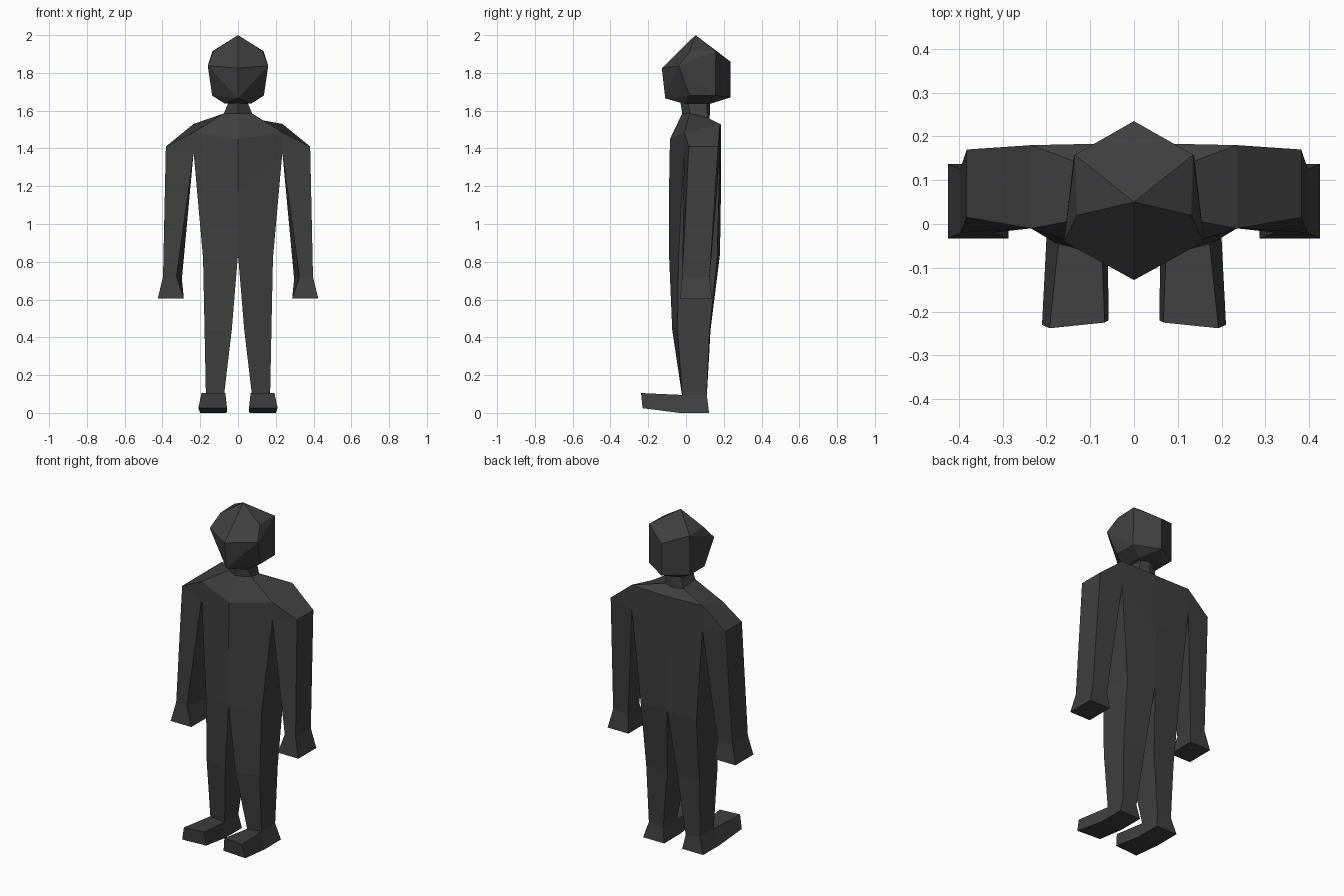
import bpy, bmesh

charcoal = bpy.data.materials.new("charcoal")
charcoal.diffuse_color = (0.05, 0.05, 0.05, 1)


def finish(bm, name):
    bmesh.ops.remove_doubles(bm, verts=bm.verts[:], dist=0.003)
    bmesh.ops.recalc_face_normals(bm, faces=bm.faces[:])
    mesh = bpy.data.meshes.new(name)
    bm.to_mesh(mesh)
    bm.free()
    mesh.materials.append(charcoal)
    obj = bpy.data.objects.new(name, mesh)
    bpy.context.collection.objects.link(obj)
    return obj


def loft(name, rings):
    """Skin a stack of equal-sized rings and cap both ends."""
    bm = bmesh.new()
    loops = [[bm.verts.new(p) for p in ring] for ring in rings]
    n = len(loops[0])
    for a, b in zip(loops, loops[1:]):
        for i in range(n):
            j = (i + 1) % n
            bm.faces.new((a[i], a[j], b[j], b[i]))
    bm.faces.new(loops[0])
    bm.faces.new(loops[-1])
    return finish(bm, name)


def flip(points):
    return [(-x, y, z) for x, y, z in points]


def full_ring(front, front_side, back_side, back):
    """Six-point ring, symmetric about x = 0."""
    left = flip([back_side, front_side])
    return [front, front_side, back_side, back] + left


def pair(name, rings):
    loft("right_" + name, rings)
    loft("left_" + name, [flip(r) for r in rings])


# Head: faceted convex form with peaked crown, face ridge and flat back
centre = [(0, .05, 2.0), (0, .235, 1.86), (0, -.128, 1.825),
          (0, -.11, 1.665), (0, .235, 1.67)]
side = [(.13, .02, 1.915), (.135, .158, 1.915), (.16, -.04, 1.838),
        (.137, .02, 1.68), (.137, .155, 1.68), (.07, -.01, 1.637), (.07, .13, 1.637)]
bm = bmesh.new()
for p in centre + side + flip(side):
    bm.verts.new(p)
bmesh.ops.convex_hull(bm, input=bm.verts[:])
bmesh.ops.dissolve_limit(bm, angle_limit=0.06, verts=bm.verts[:], edges=bm.edges[:])
finish(bm, "head")

# Neck
neck_base = full_ring((0, -.02, 1.585), (.075, .02, 1.585), (.06, .115, 1.562), (0, .125, 1.555))
neck_top = full_ring((0, -.03, 1.645), (.05, .01, 1.645), (.045, .11, 1.645), (0, .128, 1.645))
loft("neck", [neck_base, neck_top])

# Torso: hips, chest, shoulders, neck base
loft("torso", [
    full_ring((0, -.09, .84), (.185, -.04, .82), (.185, .165, .82), (0, .18, .84)),
    full_ring((0, -.09, 1.17), (.235, -.01, 1.38), (.235, .18, 1.38), (0, .185, 1.17)),
    full_ring((0, -.085, 1.45), (.235, -.01, 1.485), (.235, .18, 1.53), (0, .185, 1.525)),
    neck_base])

# Arms: shoulder wedge, upper arm, wrist, flared hand
pair("arm", [
    [(.235, -.01, 1.485), (.235, .18, 1.53), (.235, .18, 1.38), (.235, -.01, 1.38)],
    [(.382, .015, 1.41), (.382, .17, 1.41), (.235, .18, 1.379), (.235, -.01, 1.379)],
    [(.397, -.02, .72), (.397, .125, .72), (.297, .125, .71), (.325, -.02, .72)],
    [(.425, -.033, .605), (.425, .137, .605), (.287, .137, .605), (.287, -.033, .605)]])

# Legs: hip, knee, ankle
pair("leg", [
    [(0, -.09, .84), (.185, -.04, .82), (.185, .165, .82), (0, .18, .84)],
    [(.033, -.073, .44), (.177, -.045, .44), (.177, .125, .44), (.033, .13, .44)],
    [(.075, -.02, .085), (.17, -.02, .095), (.17, .11, .095), (.075, .11, .085)]])

# Feet: heel, instep, raised toe
pair("foot", [
    [(.075, .11, .085), (.17, .11, .095), (.2, .122, 0), (.06, .122, 0)],
    [(.075, -.02, .085), (.17, -.02, .095), (.2, -.035, 0), (.06, -.035, 0)],
    [(.067, -.225, .105), (.193, -.238, .105), (.21, -.23, .025), (.058, -.22, .025)]])
